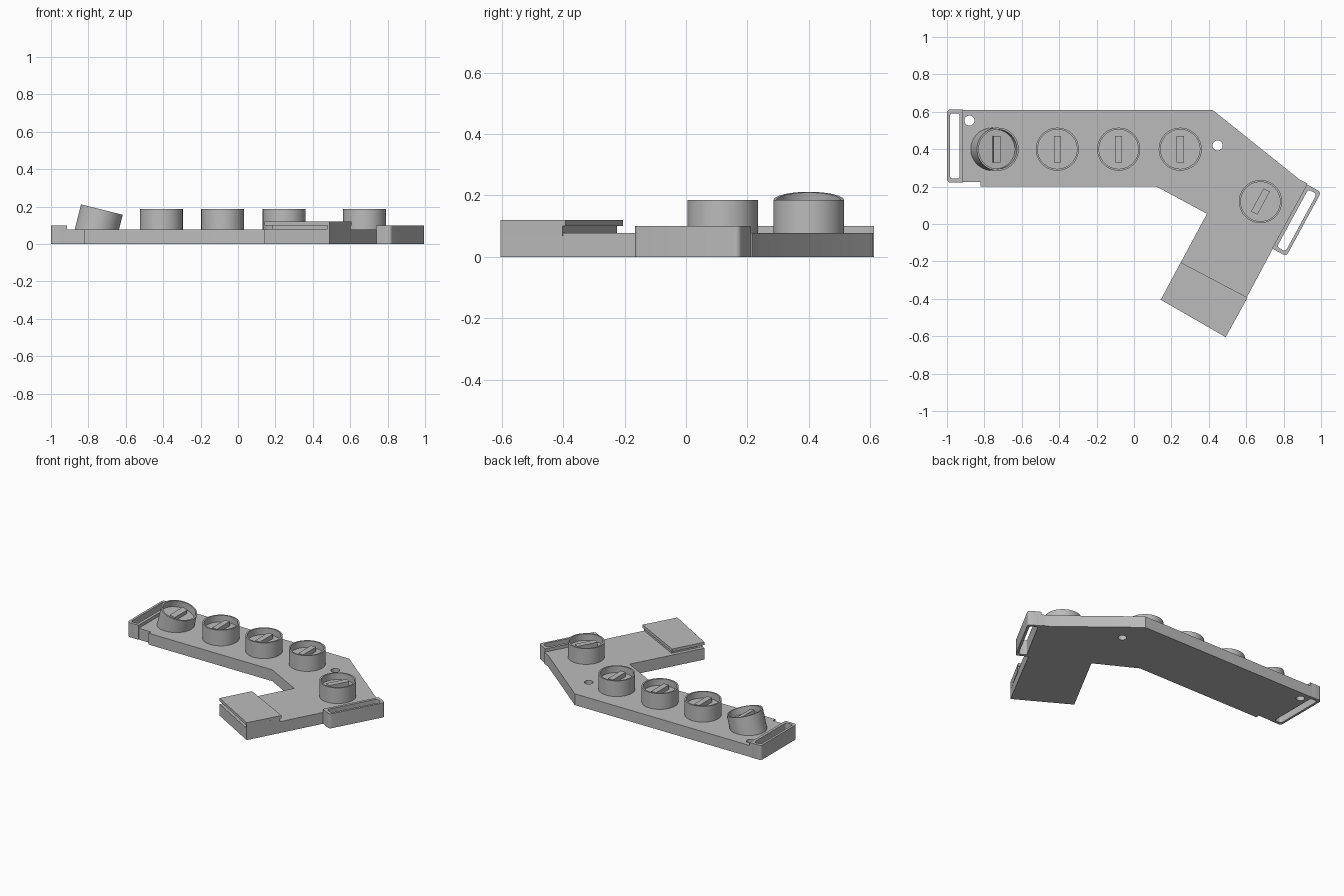
import bpy, bmesh, math
from mathutils import Matrix, Vector

if "Cube" in bpy.data.objects:
    bpy.data.objects.remove(bpy.data.objects["Cube"])

grey = bpy.data.materials.new("plain grey")
grey.use_nodes = True
grey.diffuse_color = (0.5, 0.5, 0.5, 1)
grey.node_tree.nodes["Principled BSDF"].inputs["Base Color"].default_value = (0.5, 0.5, 0.5, 1)

TOP = 0.078                      # plate thickness
ARM = math.radians(-28.5)        # turn of the short arm


def add_object(name, bm, matrix=Matrix()):
    bmesh.ops.recalc_face_normals(bm, faces=bm.faces)
    mesh = bpy.data.meshes.new(name)
    bm.to_mesh(mesh)
    bm.free()
    mesh.transform(matrix)
    mesh.materials.append(grey)
    obj = bpy.data.objects.new(name, mesh)
    bpy.context.collection.objects.link(obj)
    return obj


def prism(name, points, low, high, rounding=0, matrix=Matrix()):
    """Upright prism over an outline, with optional rounded corners."""
    bm = bmesh.new()
    base = bm.faces.new([bm.verts.new((x, y, low)) for x, y in points])
    new = bmesh.ops.extrude_face_region(bm, geom=[base])["geom"]
    bmesh.ops.translate(bm, vec=(0, 0, high - low),
                        verts=[g for g in new if isinstance(g, bmesh.types.BMVert)])
    if rounding:
        upright = [e for e in bm.edges if abs(e.verts[0].co.z - e.verts[1].co.z) > 1e-5]
        bmesh.ops.bevel(bm, geom=upright, offset=rounding, segments=5,
                        profile=0.5, affect='EDGES')
    return add_object(name, bm, matrix)


def rect(x0, x1, y0, y1):
    return [(x0, y0), (x1, y0), (x1, y1), (x0, y1)]


def cut(obj, cutters):
    """Subtract the cutters and bake the result."""
    for c in cutters:
        c.hide_render = True
        mod = obj.modifiers.new("cut", 'BOOLEAN')
        mod.operation, mod.solver, mod.object = 'DIFFERENCE', 'EXACT', c
    bpy.context.view_layer.update()
    graph = bpy.context.evaluated_depsgraph_get()
    baked = bpy.data.meshes.new_from_object(obj.evaluated_get(graph))
    obj.modifiers.clear()
    obj.data = baked
    for c in cutters:
        bpy.data.objects.remove(c)


def smooth(obj):
    bpy.ops.object.select_all(action='DESELECT')
    obj.select_set(True)
    bpy.context.view_layer.objects.active = obj
    bpy.ops.object.shade_smooth_by_angle(angle=math.radians(30))


def disc(x, y, r):
    return [(x + r * math.cos(a), y + r * math.sin(a))
            for a in (math.tau * i / 32 for i in range(32))]


# Bent base plate with two screw holes
outline = [(-0.914, 0.61), (0.42, 0.61), (0.885, 0.238), (0.928, 0.217),
           (0.49, -0.605), (0.143, -0.405), (0.39, 0.055), (0.12, 0.2),
           (-0.82, 0.2), (-0.82, 0.225), (-0.914, 0.225)]
plate = prism("base_plate", outline, 0, TOP)
cut(plate, [prism("hole_cutter", disc(x, y, 0.027), -0.1, 0.2)
            for x, y in ((-0.88, 0.553), (0.447, 0.42))])
smooth(plate)


# Strap loops at both ends
def strap_loop(name, x, y, turn):
    place = Matrix.Translation((x, y, 0)) @ Matrix.Rotation(turn, 4, 'Z')
    loop = prism(name, rect(0, 0.086, -0.195, 0.195), 0, 0.1, 0.018, place)
    inner = prism(name + "_filler", rect(-0.001, 0.016, -0.195, 0.195), 0, 0.1, 0, place)
    for part in (loop, inner):
        cut(part, [prism("slot_cutter", rect(0.018, 0.07, -0.175, 0.175),
                         -0.1, 0.2, 0.015, place)])
    smooth(loop)


strap_loop("left_arm_strap_loop", 0.832, 0.04, ARM)
strap_loop("right_end_strap_loop", -0.914, 0.417, math.pi)

# Raised cover at the end of the short arm: narrower riser under a thin lid
inner_left, inner_right = Vector((0.25, -0.205)), Vector((0.607, -0.393))
end_right, end_left = Vector((0.49, -0.605)), Vector((0.143, -0.405))
across = (inner_right - inner_left).normalized()
along = (inner_left - end_left).normalized()
prism("cover_lid", [inner_left, inner_right, end_right, end_left], 0.1, 0.12)
riser = prism("cover_riser", [inner_left + across * 0.025 - along * 0.01,
                              inner_right - along * 0.01, end_right,
                              end_left + across * 0.025], TOP - 0.01, 0.1)
cut(riser, [prism("port_cutter", [end_left + across * 0.012 + along * 0.04,
                                  end_right - across * 0.012 + along * 0.04,
                                  end_right - across * 0.012 - along * 0.04,
                                  end_left + across * 0.012 - along * 0.04],
                  TOP + 0.002, 0.099)])


# Round cups with a sunken floor and a raised bar
def cup(name, matrix, depth):
    profile = [(0, -depth), (0.115, -depth), (0.115, 0), (0.105, 0),
               (0.105, -0.045), (0, -0.045)]
    bm = bmesh.new()
    verts = [bm.verts.new((r, 0, z)) for r, z in profile]
    edges = [bm.edges.new(pair) for pair in zip(verts, verts[1:])]
    bmesh.ops.spin(bm, geom=verts + edges, cent=(0, 0, 0), axis=(0, 0, 1),
                   angle=math.tau, steps=56)
    bmesh.ops.remove_doubles(bm, verts=bm.verts, dist=1e-4)
    smooth(add_object(name, bm, matrix))
    prism(name + "_bar", rect(-0.019, 0.019, -0.07, 0.07), -0.05, -0.015, 0, matrix)


RIM = 0.186
for i, x in enumerate((-0.41, -0.082, 0.247)):
    cup(f"cup_{i + 2}", Matrix.Translation((x, 0.4, RIM)), RIM - TOP + 0.01)
cup("arm_cup", Matrix.Translation((0.676, 0.12, RIM)) @ Matrix.Rotation(ARM, 4, 'Z'),
    RIM - TOP + 0.01)
cup("tilted_cup", Matrix.Translation((-0.728, 0.4, 0.184))
    @ Matrix.Rotation(math.radians(14), 4, 'Y'), 0.145)
